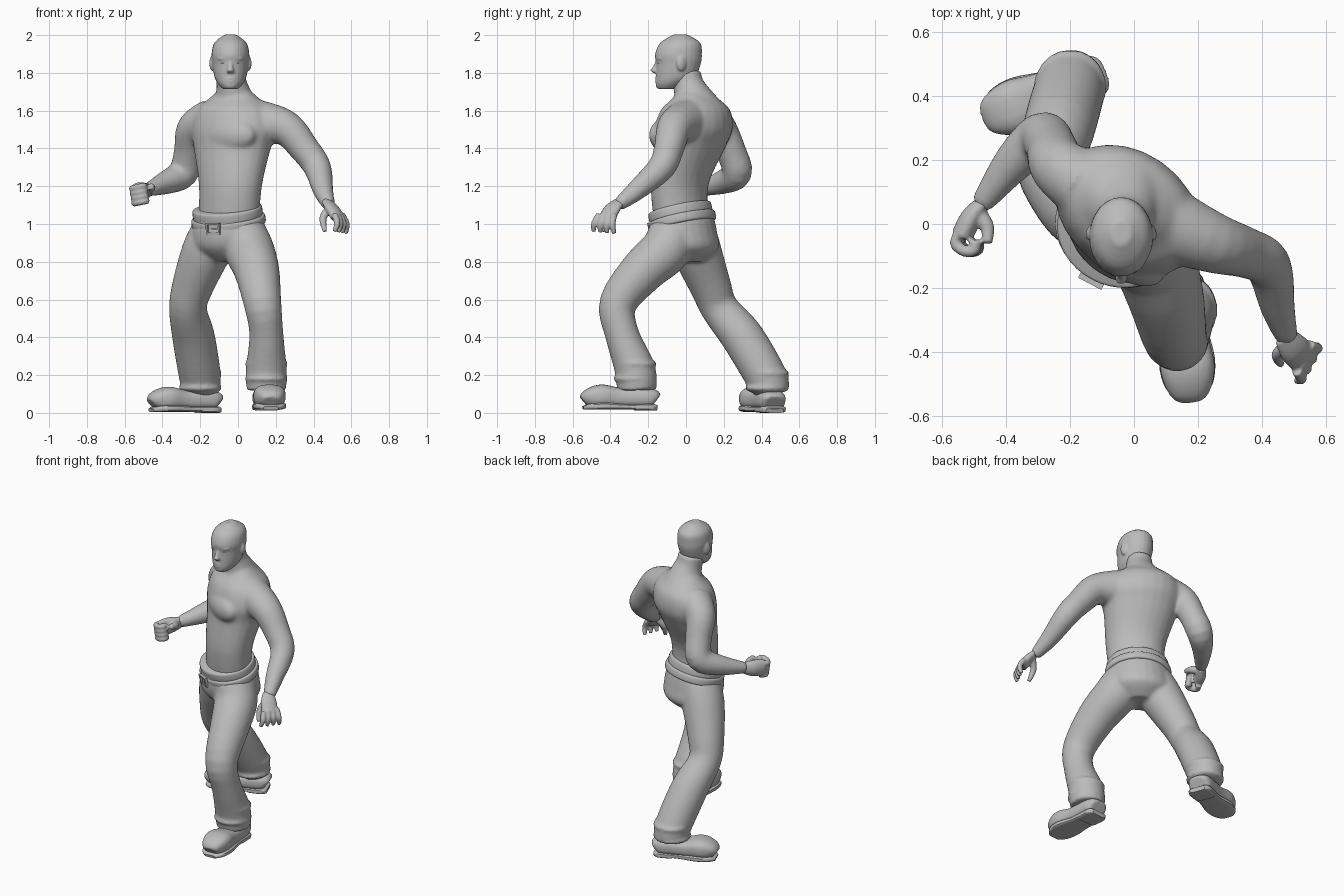
import bpy, bmesh, math
from mathutils import Vector, Matrix

old = bpy.data.objects.get("Cube")
if old:
    bpy.data.objects.remove(old, do_unlink=True)

GREY = (0.5, 0.5, 0.5, 1)
grey = bpy.data.materials.new("plain grey")
grey.use_nodes = True
grey.diffuse_color = GREY
grey.node_tree.nodes["Principled BSDF"].inputs["Base Color"].default_value = GREY

UP = Vector((0, 0, 1))
LEFT = Vector((1, 0, 0))


def side_axis(degrees):
    """Direction of the model's left when the body is turned to its right."""
    return Matrix.Rotation(-math.radians(degrees), 3, 'Z') @ LEFT


def spline(rows, steps=4):
    """Catmull-Rom resampling of rows of numbers."""
    rows = [Vector(row) for row in rows]
    padded = [rows[0]] + rows + [rows[-1]]
    resampled = []
    for before, start, end, after in zip(padded, padded[1:], padded[2:], padded[3:]):
        leaving, arriving, chord = (end - before) / 2, (after - start) / 2, end - start
        for step in range(steps):
            t = step / steps
            curve = (leaving - chord) * (1 - t) + (chord - arriving) * t
            resampled.append(start.lerp(end, t) + curve * t * (1 - t))
    return resampled + [rows[-1]]


def loft(bm, rows, side=LEFT, ratio=1, level=False, power=1, sides=24):
    """Closed tube through rows of x, y, z and radius along the side axis."""
    rows = spline(rows)
    centres = [row.to_3d() for row in rows]
    rings = []
    for i, centre in enumerate(centres):
        tangent = UP if level else centres[min(i + 1, len(rows) - 1)] - centres[max(i - 1, 0)]
        u = (side - side.project(tangent)).normalized()
        v = tangent.normalized().cross(u) * ratio
        ring = []
        for k in range(sides):
            angle = math.tau * k / sides
            c, s = (math.copysign(abs(w) ** power, w) for w in (math.cos(angle), math.sin(angle)))
            ring.append(bm.verts.new(centre + (u * c + v * s) * rows[i][3]))
        rings.append(ring)
    for low, high in zip(rings, rings[1:]):
        for k in range(sides):
            bm.faces.new((low[k - 1], low[k], high[k], high[k - 1]))
    bm.faces.new(rings[0])
    bm.faces.new(rings[-1])


def blob(bm, place, size, turn=0):
    matrix = Matrix.LocRotScale(Vector(place), Matrix.Rotation(turn, 3, 'Z'), Vector(size))
    bmesh.ops.create_uvsphere(bm, u_segments=20, v_segments=12, radius=1, matrix=matrix)


def finish(name, bm, voxel=0, smoothing=4):
    """Make an object; a voxel size fuses its overlapping pieces."""
    bmesh.ops.recalc_face_normals(bm, faces=bm.faces)
    mesh = bpy.data.meshes.new(name)
    bm.to_mesh(mesh)
    bm.free()
    mesh.materials.append(grey)
    obj = bpy.data.objects.new(name, mesh)
    bpy.context.collection.objects.link(obj)
    if voxel:
        fuse = obj.modifiers.new("fuse", 'REMESH')
        fuse.mode, fuse.voxel_size, fuse.use_smooth_shade = 'VOXEL', voxel, True
        soften = obj.modifiers.new("soften", 'SMOOTH')
        soften.factor, soften.iterations = 0.5, smoothing
    else:
        bpy.ops.object.select_all(action='DESELECT')
        obj.select_set(True)
        bpy.context.view_layer.objects.active = obj
        bpy.ops.object.shade_smooth_by_angle(angle=math.radians(40))


chest, hips = side_axis(35), side_axis(28)

# Torso, neck and arms
bm = bmesh.new()
loft(bm, [(-.05, -.02, 1, .175), (-.04, -.035, 1.2, .18), (-.03, .02, 1.4, .22), (-.02, .04, 1.5, .245),
          (-.02, .05, 1.6, .22), (-.02, .05, 1.66, .15), (-.02, .04, 1.7, .1)], chest, ratio=.76, level=True)
loft(bm, [(-.02, .08, 1.58, .13), (-.025, .03, 1.69, .095), (-.035, .01, 1.75, .08), (-.04, 0, 1.8, .08)])
blob(bm, (-.05, -.08, 1.47), (.17, .08, .1), turn=-math.radians(35))
left_arm = [(.1, 0, 1.54, .12), (.25, -.06, 1.51, .095), (.35, -.09, 1.4, .08), (.42, -.13, 1.3, .073),
            (.45, -.26, 1.18, .055), (.48, -.36, 1.1, .035)]
right_arm = [(-.15, .12, 1.55, .11), (-.235, .18, 1.5, .092), (-.26, .24, 1.38, .08), (-.29, .27, 1.27, .08),
             (-.38, .19, 1.22, .063), (-.48, .06, 1.18, .035)]
for arm in (left_arm, right_arm):
    loft(bm, arm, chest)
finish("torso_and_arms", bm, voxel=.01, smoothing=12)

# Open left hand, the fingers fanned by a rule
bm = bmesh.new()
across = Vector((.5, .75, 0))
loft(bm, [(.47, -.35, 1.12, .035), (.5, -.39, 1.08, .05), (.53, -.42, 1.03, .05)], across, ratio=.55)
for k in range(4):
    root = Vector((.51, -.46, 1.05)).lerp(Vector((.55, -.38, 1.05)), k / 3)
    tip = Vector((.51, -.49, .96)).lerp(Vector((.57, -.38, .95)), k / 3)
    knuckle = root.lerp(tip, .5) + Vector((.015, -.01, 0))
    loft(bm, [(*root, .017), (*knuckle, .017), (*tip, .012)], across, sides=12)
loft(bm, [(.48, -.38, 1.08, .02), (.45, -.41, 1.03, .02), (.46, -.44, .96, .012)], across, sides=12)
finish("left_hand", bm, voxel=.006)

# Curled right hand, four fingers stacked around a grip
bm = bmesh.new()
loft(bm, [(-.47, .07, 1.18, .035), (-.51, .02, 1.17, .052), (-.54, -.04, 1.165, .052)], UP, ratio=.65)
curl = ((-.54, -.02), (-.56, -.06), (-.53, -.085), (-.5, -.08), (-.5, -.05))
for k in range(4):
    z = 1.2 - k * .026
    loft(bm, [(x + k * .004, y, z + x * .2 + .1, .018) for x, y in curl], UP, sides=12)
loft(bm, [(-.49, .03, 1.18, .03), (-.46, -.01, 1.19, .023), (-.46, -.06, 1.2, .016)], UP, sides=12)
finish("right_hand", bm, voxel=.006)

# Head with chin, lips, nose, brow and ears
bm = bmesh.new()
face = -.04
skull = ((-.1, 1.715, .04), (-.08, 1.74, .065), (-.055, 1.78, .085), (face, 1.85, .096), (face, 1.9, .1),
         (-.03, 1.96, .085), (-.03, 2.003, .03))
loft(bm, [(face, *row) for row in skull], ratio=1.24, level=True)
nose = ((-.148, 1.87, .01), (-.163, 1.83, .014), (-.17, 1.815, .02), (-.155, 1.8, .02))
loft(bm, [(face, *row) for row in nose], level=True, sides=12)
blob(bm, (face, -.138, 1.735), (.035, .022, .02))
for z in (1.756, 1.77):
    blob(bm, (face, -.15, z), (.03, .014, .008))
for s in (-1, 1):
    blob(bm, (face + s * .036, -.14, 1.876), (.034, .016, .01), turn=s * .35)
    blob(bm, (face + s * .096, -.025, 1.85), (.014, .026, .04), turn=s * .35)
finish("head", bm, voxel=.006)

# Eyes
for name, s in (("left_eye", 1), ("right_eye", -1)):
    bm = bmesh.new()
    blob(bm, (face + s * .036, -.138, 1.853), (.016, .013, .006), turn=s * .35)
    finish(name, bm)

# Trousers, fused from the seat, both legs and the cloth folds
bm = bmesh.new()
loft(bm, [(-.05, -.02, 1.04, .185), (-.05, -.015, .95, .2), (-.05, 0, .87, .19), (-.05, 0, .8, .1)],
     hips, ratio=.88, level=True)
left_leg = [(.02, -.07, .95, .13), (.06, -.11, .86, .132), (.1, -.23, .75, .12), (.13, -.36, .58, .1),
            (.15, -.34, .42, .09), (.15, -.27, .23, .108), (.15, -.26, .12, .105)]
right_leg = [(-.12, .03, .95, .13), (-.17, .06, .85, .13), (-.24, .13, .67, .11), (-.265, .18, .55, .1),
             (-.235, .3, .4, .113), (-.2, .43, .18, .11), (-.2, .455, .11, .09)]
for leg in (left_leg, right_leg):
    loft(bm, leg, hips)
    x, y, z, radius = leg[-2]
    for lift in (-.05, .03):
        blob(bm, (x, y, z + lift), (radius * 1.06, radius * 1.08, .03))
# Bunched cloth behind the bent knee
blob(bm, (-.24, .29, .44), (.1, .11, .05), turn=.3)
finish("trousers", bm, voxel=.01, smoothing=10)

# Waistband and belt, both dipping towards the front
front = Vector((hips.y, -hips.x, 0))
lean = (UP + front * .25).normalized()
waist = Vector((-.05, -.02, 1.015))


def band(name, middle, half, radius):
    bm = bmesh.new()
    rim = ((-1, .94), (-.7, 1), (.7, 1), (1, .94))
    loft(bm, [(*(middle + lean * half * t), radius * scale) for t, scale in rim], hips, ratio=.86, sides=40)
    finish(name, bm)


band("waistband", waist + lean * .045, .03, .19)
band("belt", waist, .025, .202)

# Belt buckle: an open frame with a prong
bm = bmesh.new()
frame = Matrix((hips, -front, lean)).transposed().to_4x4()
frame.translation = waist + front * .172 - UP * .04
bars = [((0, 0, s * .026), (.08, .02, .01)) for s in (-1, 1)]
bars += [((s * .036, 0, 0), (.01, .02, .06)) for s in (-1, 1)]
bars.append(((.015, 0, 0), (.04, .02, .008)))
for place, size in bars:
    bmesh.ops.create_cube(bm, size=1, matrix=frame @ Matrix.LocRotScale(Vector(place), None, Vector(size)))
finish("belt_buckle", bm)


# Shoes: upper, flat sole and heel block, laid out from heel to toe
def shoe(side, heel, toe, lift):
    heel, toe = Vector((*heel, lift)), Vector((*toe, lift))
    across = (toe - heel).cross(UP)

    def part(name, outline, bottom, ratio, power, voxel=0):
        bm = bmesh.new()
        rows = [(*(heel.lerp(toe, t) + UP * (bottom + ratio * width)), width) for t, width in outline]
        loft(bm, rows, across, ratio, power=power)
        finish(side + name, bm, voxel)

    part("_shoe", ((.01, .055), (.1, .073), (.5, .074), (.75, .086), (.92, .07), (.99, .045)),
         .015, .72, .75, voxel=.008)
    part("_sole", ((0, .05), (.08, .073), (.4, .07), (.7, .088), (.9, .075), (1, .04)), .005, .22, .5)
    part("_heel", ((0, .05), (.08, .073), (.3, .07)), 0, .22, .5)


shoe("left", (.145, -.155), (.175, -.545), .012)
shoe("right", (-.105, .47), (-.46, .335), 0)
